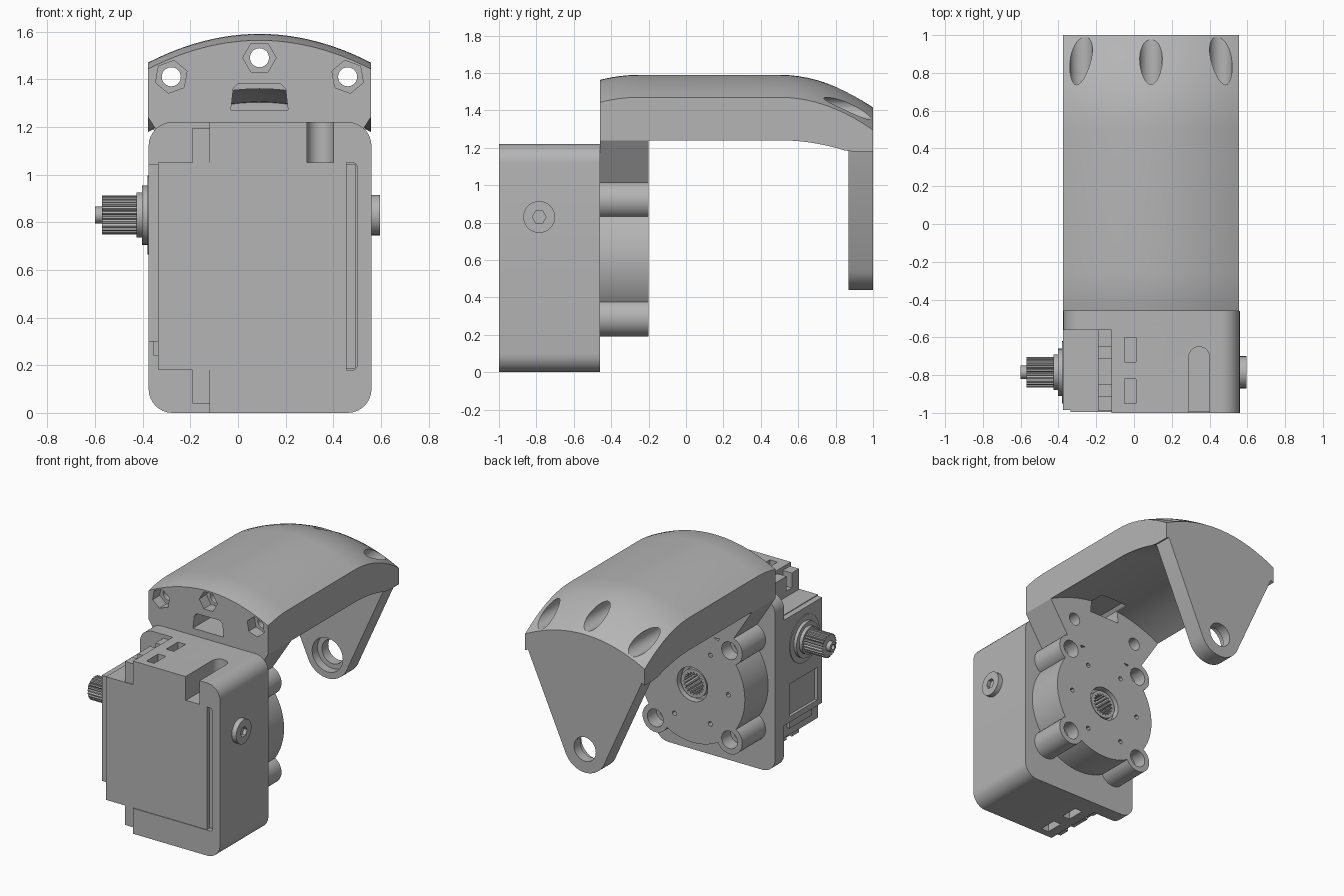
import bpy, bmesh, math
from mathutils import Vector

cube = bpy.data.objects.get("Cube")
if cube:
    bpy.data.objects.remove(cube)

grey = bpy.data.materials.new("plain_grey")
grey.use_nodes = True
tone = (0.46, 0.46, 0.46, 1)
grey.diffuse_color = tone
grey.node_tree.nodes["Principled BSDF"].inputs["Base Color"].default_value = tone

CX, HALF = 0.09, 0.467       # bracket centre line and half width
GZ = 0.605                   # gear axis height
SPZ, SPY = 0.83, -0.785      # output shaft axis


def finish(name, bm):
    bmesh.ops.recalc_face_normals(bm, faces=bm.faces)
    me = bpy.data.meshes.new(name)
    bm.to_mesh(me)
    bm.free()
    me.materials.append(grey)
    ob = bpy.data.objects.new(name, me)
    bpy.context.collection.objects.link(ob)
    return ob


def prism(name, pts, axis, a, b):
    """Extrude a flat outline along an axis from a to b."""
    place = {"x": lambda p: (a, p[0], p[1]), "y": lambda p: (p[0], a, p[1]),
             "z": lambda p: (p[0], p[1], a)}[axis]
    shift = Vector([b - a if k == axis else 0 for k in "xyz"])
    bm = bmesh.new()
    face = bm.faces.new([bm.verts.new(place(p)) for p in pts])
    out = bmesh.ops.extrude_face_region(bm, geom=[face])
    verts = [v for v in out["geom"] if isinstance(v, bmesh.types.BMVert)]
    bmesh.ops.translate(bm, verts=verts, vec=shift)
    return finish(name, bm)


def arc(c, r, a0, a1, n):
    return [(c[0] + r * math.cos(math.radians(a0 + (a1 - a0) * i / n)),
             c[1] + r * math.sin(math.radians(a0 + (a1 - a0) * i / n))) for i in range(n + 1)]


def circle(c, r, n=32):
    return arc(c, r, 0, 360, n)[:-1]


def rect(x0, x1, y0, y1, r=0):
    if not r:
        return [(x0, y0), (x1, y0), (x1, y1), (x0, y1)]
    pts = []
    for i, (x, y) in enumerate([(x1 - r, y1 - r), (x0 + r, y1 - r), (x0 + r, y0 + r), (x1 - r, y0 + r)]):
        pts += arc((x, y), r, 90 * i, 90 * i + 90, 8)
    return pts


def spline(c, r0, r1, teeth):
    pts = []
    for i in range(teeth):
        for k, r in ((0, r0), (0.3, r1), (0.7, r1), (0.99, r0)):
            a = math.tau * (i + k) / teeth
            pts.append((c[0] + r * math.cos(a), c[1] + r * math.sin(a)))
    return pts


def combine(ob, others, op):
    for o in others:
        m = ob.modifiers.new(op, "BOOLEAN")
        m.operation, m.solver, m.object = op, "EXACT", o
        bpy.context.view_layer.objects.active = ob
        bpy.ops.object.modifier_apply(modifier=m.name)
        bpy.data.objects.remove(o)
    return ob


def cut(ob, specs):
    combine(ob, [prism("cutter", *s) for s in specs], "DIFFERENCE")


def box(name, x0, x1, y0, y1, z0, z1):
    return prism(name, rect(x0, x1, z0, z1), "y", y0, y1)


# Motor housing: rounded block opened at the front and one side
housing = prism("housing", rect(-0.375, 0.56, 0, 1.22, 0.1), "y", -1, -0.46)
slot = [(0.29, -1.1), (0.4, -1.1)] + arc((0.345, -0.705), 0.055, 0, 180, 12)
cut(housing, [(rect(-0.5, -0.12, -0.1, 1.4), "y", -1.1, -0.56),
              (rect(-0.2, 0.5, 0.18, 1.05, 0.02), "y", -1.1, -0.56),
              (slot, "z", 0.95, 1.3)])
for y in (-0.95, -0.73):
    cut(housing, [(rect(-0.05, 0.01, y, y + 0.13), "z", z, z + 0.2) for z in (1.1, -0.08)])

# Side pivot button with hex socket
button = prism("pivot_button", circle((SPY, SPZ), 0.085), "x", 0.55, 0.595)
cut(button, [(circle((SPY, SPZ), 0.037, 6), "x", 0.57, 0.7)])

# Motor body, end caps and mounting tabs
box("motor_body", -0.335, 0.455, -0.995, -0.55, 0.18, 1.05)
box("motor_end_cap", 0.45, 0.495, -0.97, -0.55, 0.185, 1.045)
side = box("motor_gear_cover", -0.375, -0.33, -0.985, -0.55, 0.3, 1.045)
cut(side, [(rect(-0.93, -0.62, 0.34, 0.57), "x", -0.4, -0.355)])
box("motor_cable_block", -0.355, -0.33, -0.9, -0.65, 0.24, 0.3)
tab = box("motor_mount_tab", -0.19, -0.12, -0.99, -0.56, 0.04, 1.195)
for y in (-0.91, -0.71):
    cut(tab, [(rect(y, y + 0.06, z, z + 0.2), "x", -0.3, 0) for z in (1.09, -0.06)])

# Output shaft, stepped collars and splines
for name, r, a, b in (("shaft_boss", 0.165, -0.38, -0.36), ("shaft_flange", 0.125, -0.402, -0.37),
                      ("shaft_collar", 0.095, -0.425, -0.4)):
    prism(name, circle((SPY, SPZ), r, 40), "x", a, b)
prism("shaft_spline", spline((SPY, SPZ), 0.07, 0.082, 24), "x", -0.57, -0.42)
tip = prism("shaft_tip", circle((SPY, SPZ), 0.035, 24), "x", -0.6, -0.56)
cut(tip, [(circle((SPY, SPZ), 0.018, 16), "x", -0.7, -0.58)])


# Curved cover: arched section swept from front to back
def top(x, y):
    z = 1.59 - 0.12 * ((x - CX) / HALF) ** 2
    if y < -0.25:
        z -= 0.027 * ((-0.25 - y) / 0.21) ** 2
    if y > 0.5:
        z -= 0.175 * ((y - 0.5) / 0.5) ** 2
    return z


def under(x, y):
    return top(x, max(-0.25, min(y, 0.87))) - 0.23 + (0.035 * ((y - 0.5) / 0.37) ** 2 if 0.5 < y < 0.87 else 0.035 if y >= 0.87 else 0)


ys = [-0.46 + 0.035 * i for i in range(7)] + [0.1] + [0.5 + 0.05 * i for i in range(11)]
xs = [CX + HALF * (i / 12 - 1) for i in range(25)]
bm = bmesh.new()
rings = [[bm.verts.new((x, y, top(x, y))) for x in xs] +
         [bm.verts.new((x, y, under(x, y))) for x in reversed(xs)] for y in ys]
for a, b in zip(rings, rings[1:]):
    for i in range(len(a)):
        j = (i + 1) % len(a)
        bm.faces.new((a[i], a[j], b[j], b[i]))
bm.faces.new(rings[0])
bm.faces.new(rings[-1])
cover = finish("arched_cover", bm)


def arch_top(y):
    return [(x, top(x, y) - 0.01) for x in reversed(xs)]


# Front wall, gear disc and corner bosses
wall = prism("gear_wall", [(CX - HALF, 1.24), (CX - 0.3, 0.98), (CX + 0.3, 0.98), (CX + HALF, 1.24)]
             + arch_top(-0.46), "y", -0.46, -0.2)
bosses = [(CX + sx * 0.29, GZ + sz * 0.315) for sx in (-1, 1) for sz in (-1, 1)]
parts = [prism("disc", circle((CX, GZ), 0.41, 64), "y", -0.46, -0.2)]
parts += [prism("boss", circle(c, 0.1), "y", -0.46, -0.2) for c in bosses]
combine(wall, parts, "UNION")
holes = [(circle(c, 0.062, 24), "y", -0.3, -0.1) for c in bosses]
holes += [(circle(c, 0.035, 16), "y", -0.4, -0.25) for c in bosses]
holes += [(circle((CX + s * 0.26, 1.16), 0.045, 20), "y", -0.38, -0.1) for s in (-1, 1)]
holes += [(c, "y", -0.24, -0.1) for c in
          [circle(p, 0.016, 12) for p in circle((CX, GZ), 0.28, 6)]]
holes += [(circle((CX, GZ), 0.12), "y", -0.25, -0.1),
          (spline((CX, GZ), 0.085, 0.07, 20), "y", -0.4, -0.2)]
cut(wall, holes)
hub = prism("gear_hub", circle((CX, GZ), 0.1), "y", -0.3, -0.215)
cut(hub, [(spline((CX, GZ), 0.082, 0.068, 20), "y", -0.5, -0.1)])

# Rear hanger plate tapering to a round eye
lean = 20
left = arc((CX, GZ), 0.165, 180 + lean, 360 - lean, 24)
rear = prism("rear_hanger", [(CX - HALF, 1.24)] + left + [(CX + HALF, 1.24)]
             + arch_top(1.0), "y", 0.87, 1)
cut(rear, [(circle((CX, GZ), 0.085), "y", 0.8, 1.1), (circle((CX, GZ), 0.12), "y", 0.8, 0.93)])

# Window, nut pockets and screw channels through the cover
window = [(-0.03, 1.27), (0.21, 1.27), (0.2, 1.36), (0.18, 1.38), (0.0, 1.38), (-0.02, 1.36)]
for ob in (cover, wall, rear):
    if ob != rear:
        cut(ob, [(window, "y", -0.6, -0.1)])
    for x, z, spin in ((CX - 0.37, 1.41, 20), (CX, 1.49, 0), (CX + 0.37, 1.41, -20)):
        nut = arc((x, z), 0.07, spin, spin + 360, 6)[:-1]
        cut(ob, [(nut, "y", -0.6, -0.38), (circle((x, z), 0.04, 24), "y", -0.6, 1.2),
                 (circle((x, z), 0.06), "y", 0.6, 1.2)])

# Smooth rounded surfaces, keep edges crisp
bpy.ops.object.select_all(action="DESELECT")
for ob in bpy.context.scene.objects:
    if ob.type == "MESH" and grey.name in ob.data.materials:
        ob.select_set(True)
        bpy.context.view_layer.objects.active = ob
bpy.ops.object.shade_smooth_by_angle(angle=math.radians(30))
